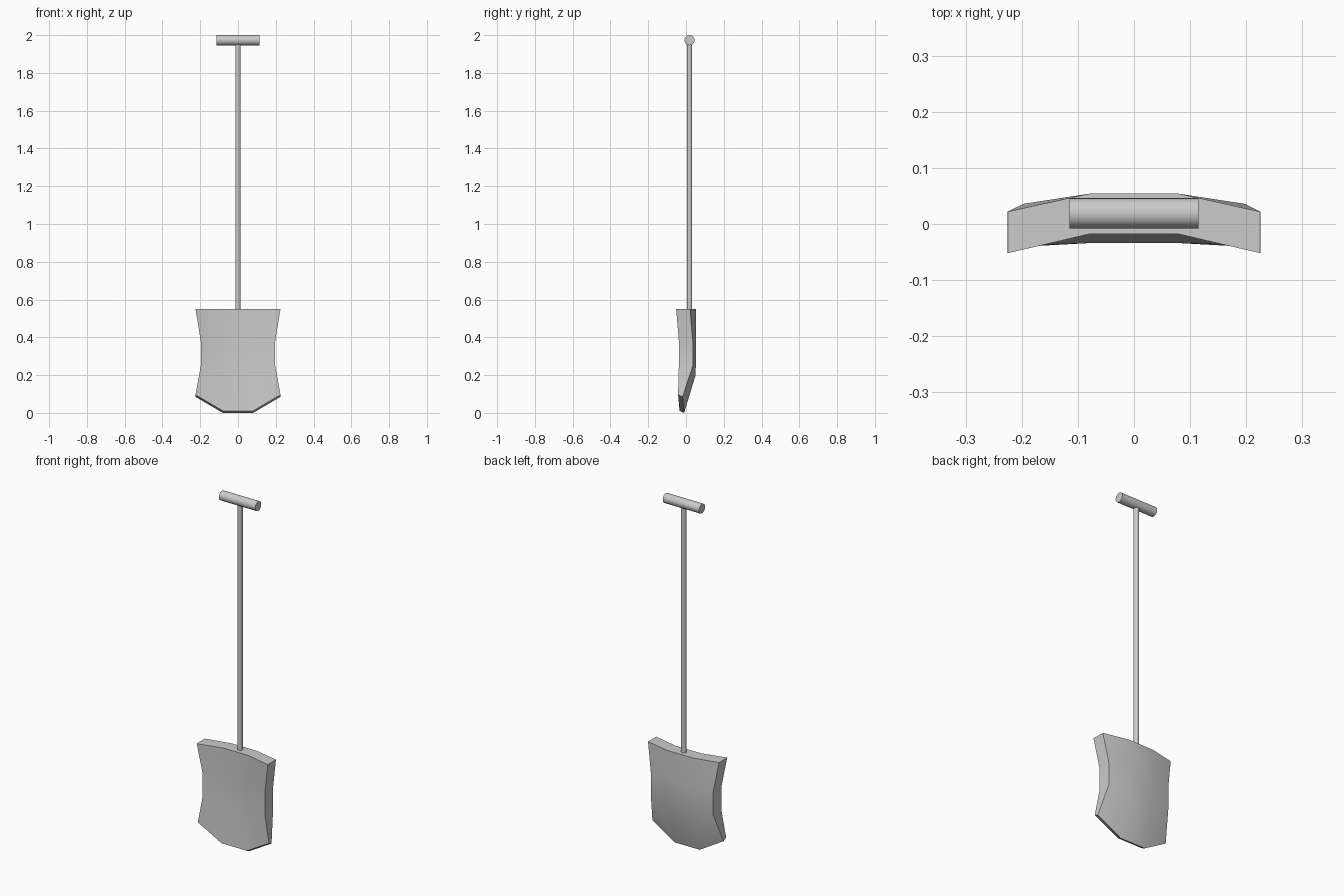
import bpy, bmesh, math

if "Cube" in bpy.data.objects:
    bpy.data.objects.remove(bpy.data.objects["Cube"])

Y = 0.019  # depth of the shaft axis

# rows: half width, side z, middle z, side front/back y, middle front/back y
ROWS = [
    (0.225, 0.55, 0.55, -0.052, 0.022, -0.018, 0.054),
    (0.197, 0.38, 0.38, -0.038, 0.036, -0.018, 0.054),
    (0.197, 0.25, 0.20, -0.038, 0.036, -0.020, 0.051),
    (0.225, 0.09, 0.005, -0.042, -0.018, -0.034, -0.010),
]


def smooth(obj, angle):
    bpy.ops.object.select_all(action='DESELECT')
    obj.select_set(True)
    bpy.context.view_layer.objects.active = obj
    bpy.ops.object.shade_smooth_by_angle(angle=math.radians(angle))


def rod(name, radius, length, location, rotation=(0, 0, 0)):
    bpy.ops.mesh.primitive_cylinder_add(vertices=24, radius=radius, depth=length,
                                        location=location, rotation=rotation)
    obj = bpy.context.object
    obj.name = name
    smooth(obj, 40)
    return obj


# curved blade: each row is a closed ring, front left to right then back right to left
bm = bmesh.new()
rings = []
for i, (w, zs, zm, fs, bs, fm, bk) in enumerate(ROWS):
    tip = 0.006 if i == 3 else 0.0
    xs, front, back = (-w, -0.08, 0.08, w), (fs, fm, fm, fs), (bs, bk, bk, bs)
    zz = (zs, zm, zm, zs)
    ring = [bm.verts.new((x, y, z + tip)) for x, y, z in zip(xs, front, zz)]
    ring += [bm.verts.new((x, y, z - (0.005 if tip else 0)))
             for x, y, z in reversed(list(zip(xs, back, zz)))]
    rings.append(ring)

for i in range(3):
    a, b = rings[i], rings[i + 1]
    for j in range(8):
        k = (j + 1) % 8
        if i == 2 and j in (0, 4):      # lower corners fold waist to tip
            bm.faces.new((a[j], b[k], a[k]))
            bm.faces.new((a[j], b[j], b[k]))
        elif i == 2 and j in (2, 6):
            bm.faces.new((a[j], b[j], a[k]))
            bm.faces.new((a[k], b[j], b[k]))
        else:
            bm.faces.new((a[j], b[j], b[k], a[k]))
for ring in (rings[0], rings[3]):       # top and bottom edges
    for j in range(3):
        bm.faces.new((ring[j], ring[j + 1], ring[6 - j], ring[7 - j]))
bmesh.ops.recalc_face_normals(bm, faces=bm.faces)
mesh = bpy.data.meshes.new("blade")
bm.to_mesh(mesh)
bm.free()
blade = bpy.data.objects.new("blade", mesh)
bpy.context.collection.objects.link(blade)
smooth(blade, 40)

# shaft and cross grip
rod("shaft", 0.014, 1.44, (0, Y, 1.24))
rod("grip", 0.027, 0.23, (0, Y, 1.973), (0, math.pi / 2, 0))
